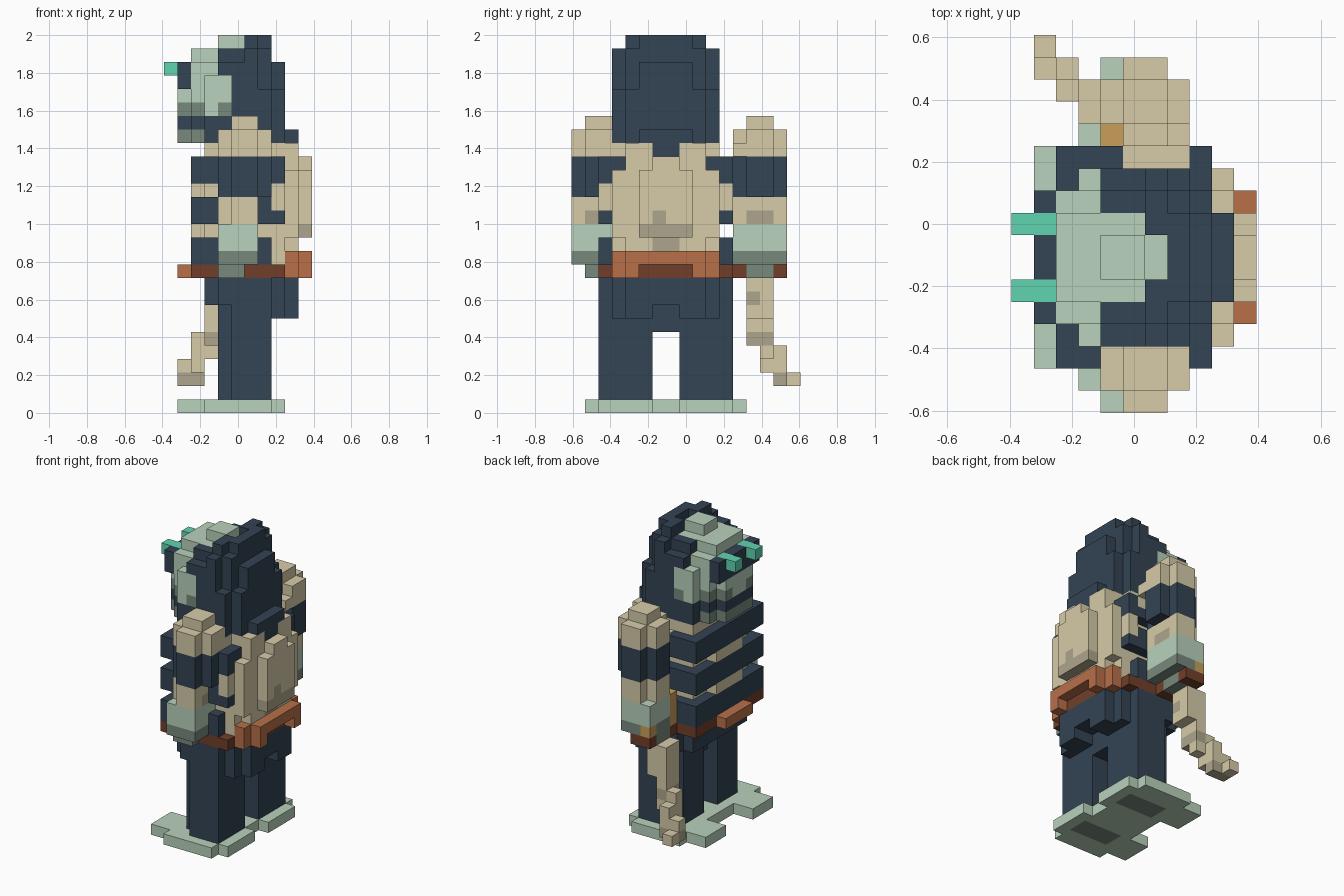
import bpy
import bmesh
from mathutils import Vector

default_cube = bpy.data.objects.get("Cube")
if default_cube:
    bpy.data.objects.remove(default_cube, do_unlink=True)

# Cell size, and the grid corner that centres the figure
CELL = 2 / 28
CORNER = Vector((-5.5, -8.5, 0))
MIRROR = 14  # the body is symmetric across the middle of this many cells

PALETTE = {
    "navy": "334353", "sage": "b9d2bc", "shadow_sage": "77897c",
    "bone": "d7cca9", "shadow_bone": "aea58c", "rust": "b87049",
    "shadow_rust": "713f2a", "teal": "60d4b0", "gold": "c99f5a",
}


def linear(hex_pair):
    value = int(hex_pair, 16) / 255
    return value / 12.92 if value <= 0.04045 else ((value + 0.055) / 1.055) ** 2.4


def make_material(name, code):
    colour = [linear(code[i:i + 2]) for i in (0, 2, 4)] + [1.0]
    material = bpy.data.materials.new(name)
    material.use_nodes = True
    material.diffuse_color = colour
    shader = material.node_tree.nodes["Principled BSDF"]
    shader.inputs["Base Color"].default_value = colour
    shader.inputs["Roughness"].default_value = 0.9
    return material


materials = {name: make_material(name, code) for name, code in PALETTE.items()}
cells = {}  # cell -> (part, colour)


def cells_in(x, y, z):
    return [(i, j, k) for i in range(*x) for j in range(*y) for k in range(*z)]


def block(part, colour, x, y, z):
    for cell in cells_in(x, y, z):
        cells[cell] = (part, colour)


def pair(part, colour, x, y, z):
    """A block and its mirror image across the body."""
    block(part, colour, x, y, z)
    block(part, colour, x, (MIRROR - y[1], MIRROR - y[0]), z)


def tint(colour, x, y, z):
    """Recolour cells that already exist."""
    for cell in cells_in(x, y, z):
        if cell in cells:
            cells[cell] = (cells[cell][0], colour)


def tint_pair(colour, x, y, z):
    tint(colour, x, y, z)
    tint(colour, x, (MIRROR - y[1], MIRROR - y[0]), z)


# Flat feet joined in the middle
pair("feet", "sage", (1, 9), (2, 5), (0, 1))
pair("feet", "sage", (3, 8), (1, 6), (0, 1))
pair("feet", "sage", (8, 9), (5, 6), (0, 1))
block("feet", "sage", (3, 8), (6, 8), (0, 1))

# Legs and skirt
pair("legs", "navy", (4, 8), (3, 6), (1, 9))
pair("legs", "navy", (5, 8), (2, 6), (1, 9))
block("skirt", "navy", (3, 9), (3, 11), (8, 10))
block("skirt", "navy", (4, 8), (2, 12), (8, 10))
block("skirt", "navy", (5, 8), (6, 8), (6, 8))
pair("skirt", "navy", (8, 9), (3, 6), (7, 10))
pair("skirt", "navy", (9, 10), (4, 6), (7, 10))
block("skirt", "navy", (8, 10), (6, 8), (8, 10))

# Torso core with wide chest bands
block("torso", "bone", (3, 8), (3, 11), (10, 20))
block("torso", "bone", (8, 9), (3, 11), (10, 19))
block("torso", "bone", (2, 3), (5, 9), (13, 17))
for bottom in (11, 14, 17):
    block("chest_bands", "navy", (2, 8), (2, 12), (bottom, bottom + 2))
block("chest_bands", "navy", (8, 9), (2, 12), (17, 19))
block("chest_bands", "navy", (8, 9), (2, 12), (14, 15))

# Rounded shell on the back
block("back_shell", "bone", (8, 9), (2, 12), (15, 17))
block("back_shell", "bone", (8, 10), (3, 11), (13, 18))
block("back_shell", "bone", (9, 10), (4, 10), (12, 19))
pair("back_shell", "bone", (8, 10), (4, 6), (18, 20))
block("back_shell", "bone", (10, 11), (5, 9), (13, 18))
block("back_shell", "bone", (10, 11), (6, 8), (18, 19))
tint("shadow_bone", (9, 10), (6, 8), (12, 13))
tint("shadow_bone", (10, 11), (5, 9), (13, 14))
tint("shadow_bone", (10, 11), (6, 7), (14, 15))

# Belt with a front buckle and a back bar
block("belt", "shadow_rust", (2, 9), (2, 12), (10, 11))
block("belt", "rust", (1, 2), (5, 9), (10, 11))
block("belt", "rust", (9, 10), (3, 11), (10, 12))
block("belt", "rust", (10, 11), (4, 10), (11, 12))
pair("belt", "rust", (10, 11), (4, 5), (10, 11))
tint("shadow_rust", (9, 10), (5, 9), (10, 11))

# Hood, rounded at its corners, and collar
block("collar", "navy", (4, 10), (5, 9), (20, 21))
block("collar", "navy", (8, 10), (6, 8), (19, 20))
block("hood", "navy", (4, 6), (3, 11), (20, 26))
block("hood", "navy", (6, 7), (3, 11), (20, 27))
block("hood", "navy", (7, 8), (3, 11), (20, 24))
block("hood", "navy", (7, 8), (4, 10), (24, 27))
block("hood", "navy", (4, 6), (4, 10), (26, 27))
block("hood", "navy", (8, 9), (4, 10), (20, 24))
block("hood", "navy", (8, 9), (5, 9), (24, 26))
block("hood", "navy", (7, 8), (5, 9), (27, 28))
pair("hood", "navy", (6, 7), (4, 6), (27, 28))

# Skull with cheek plates, brow band, mouth slit and crown
block("skull", "sage", (2, 4), (4, 10), (20, 26))
block("skull", "sage", (1, 2), (5, 9), (20, 24))
pair("skull", "sage", (3, 5), (3, 4), (22, 25))
block("skull", "sage", (2, 6), (5, 9), (26, 27))
block("skull", "sage", (6, 7), (6, 8), (26, 27))
block("skull", "sage", (4, 6), (6, 8), (27, 28))
pair("hood", "navy", (3, 4), (3, 5), (20, 22))
block("brow", "navy", (1, 2), (4, 10), (24, 26))
tint("shadow_sage", (1, 3), (4, 10), (20, 21))
tint("navy", (1, 3), (4, 10), (21, 22))
tint_pair("shadow_sage", (1, 3), (4, 6), (22, 23))
tint_pair("shadow_sage", (4, 5), (3, 4), (22, 23))
pair("eyes", "teal", (0, 2), (5, 6), (25, 26))


# Arms: shoulder cap, sleeve, forearm and hand
def arm(part, start):
    inner, outer = (start + 1, start + 3), (start, start + 4)
    for colour, back, bottom, top in (("bone", 8, 19, 21), ("navy", 8, 16, 19), ("bone", 7, 13, 16)):
        block(part, colour, (4, back), inner, (bottom, top))
        block(part, colour, (5, 7), outer, (bottom, top))
    block(part, "bone", (5, 7), inner, (21, 22))
    block(part, "sage", (4, 7), outer, (12, 14))
    block(part, "shadow_sage", (4, 7), outer, (11, 12))
    block(part, "shadow_sage", (4, 6), inner, (10, 11))
    tint("shadow_bone", (6, 7), inner, (14, 15))


arm("near_arm", 0)
arm("far_arm", 12)
block("far_arm", "bone", (5, 8), (11, 12), (18, 19))
block("far_arm", "bone", (5, 8), (12, 13), (19, 20))

# Curved bone club with a guard, held in the far hand
for side, top in ((12, 14), (15, 12)):
    block("club_guard", "shadow_rust", (4, 6), (side, side + 1), (10, 11))
    block("club_guard", "gold", (4, 5), (side, side + 1), (11, top))
block("club", "bone", (4, 5), (13, 15), (7, 10))
block("club", "bone", (3, 4), (13, 15), (5, 10))
block("club", "bone", (2, 4), (14, 15), (4, 6))
block("club", "bone", (2, 3), (14, 16), (3, 5))
block("club", "bone", (1, 3), (15, 16), (2, 4))
block("club", "bone", (1, 2), (16, 17), (2, 3))
tint("shadow_bone", (4, 5), (13, 14), (8, 9))
tint("shadow_bone", (3, 4), (13, 15), (5, 6))
tint("shadow_bone", (1, 3), (15, 16), (2, 3))


def face_colour(cell, axis, step, colour):
    # Dark sole patches beneath the legs
    under_leg = 4 <= cell[0] < 8 and abs(cell[1] + 0.5 - MIRROR / 2) in (2.5, 3.5)
    if cell[2] == 0 and axis == 2 and step < 0 and under_leg:
        return "shadow_sage"
    return colour


# Build each part from the outer faces of its cells
def build(part):
    mesh_data = bmesh.new()
    names = sorted({c for p, c in cells.values() if p == part} | {"shadow_sage"})
    points = {}

    def point(key):
        if key not in points:
            points[key] = mesh_data.verts.new((Vector(key) + CORNER) * CELL)
        return points[key]

    for cell, (owner, colour) in cells.items():
        if owner != part:
            continue
        for axis in range(3):
            for step in (-1, 1):
                neighbour = list(cell)
                neighbour[axis] += step
                if tuple(neighbour) in cells:
                    continue
                corners = []
                for du, dv in ((0, 0), (1, 0), (1, 1), (0, 1)):
                    key = list(cell)
                    key[axis] += step > 0
                    key[(axis + 1) % 3] += du
                    key[(axis + 2) % 3] += dv
                    corners.append(point(tuple(key)))
                face = mesh_data.faces.new(corners if step > 0 else corners[::-1])
                face.material_index = names.index(face_colour(cell, axis, step, colour))
    mesh = bpy.data.meshes.new(part)
    mesh_data.to_mesh(mesh)
    mesh_data.free()
    for name in names:
        mesh.materials.append(materials[name])
    bpy.context.collection.objects.link(bpy.data.objects.new(part, mesh))


for part_name in sorted({owner for owner, colour in cells.values()}):
    build(part_name)
